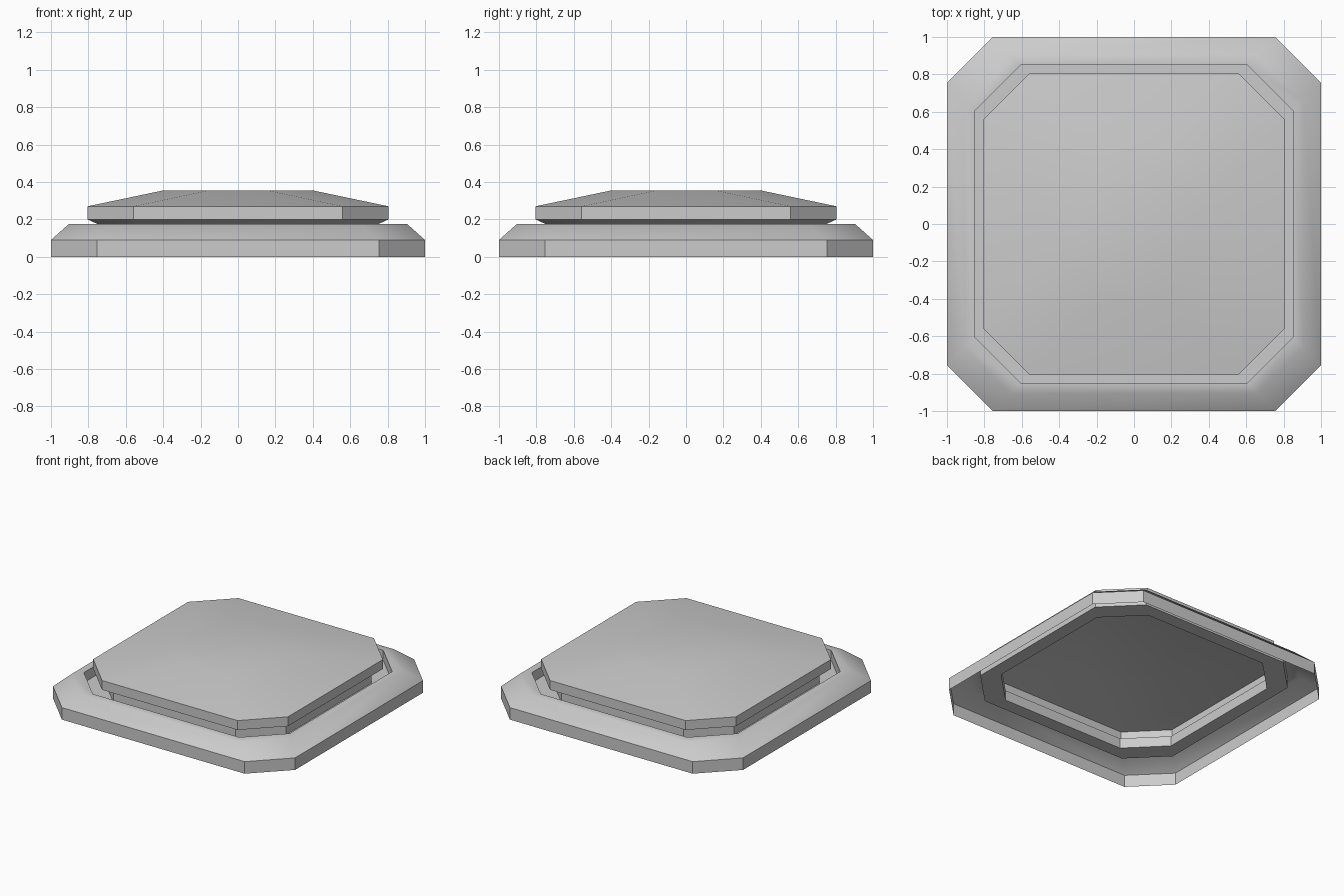
import bpy, bmesh, math

cube = bpy.data.objects.get("Cube")
if cube:
    bpy.data.objects.remove(cube, do_unlink=True)

CUT = 0.245  # corner cut shared by every ring

grey = bpy.data.materials.new("light_grey")
grey.use_nodes = True
grey.diffuse_color = (0.6, 0.6, 0.6, 1)
bsdf = next(n for n in grey.node_tree.nodes if n.type == 'BSDF_PRINCIPLED')
bsdf.inputs["Base Color"].default_value = (0.6, 0.6, 0.6, 1)
bsdf.inputs["Roughness"].default_value = 0.7


def ring(bm, half, z):
    """Square ring with cut corners, counter-clockwise."""
    k = half - CUT
    corners = []
    x1, y1, x2, y2 = half, -k, half, k
    for _ in range(4):
        corners += [(x1, y1), (x2, y2)]
        x1, y1, x2, y2 = -y1, x1, -y2, x2
    return [bm.verts.new((x, y, z)) for x, y in corners]


def shell(name, profile, capped=False):
    """Open shell through (half width, height) rings."""
    bm = bmesh.new()
    rings = [ring(bm, half, z) for half, z in profile]
    for low, high in zip(rings, rings[1:]):
        for i in range(8):
            j = (i + 1) % 8
            bm.faces.new((low[i], low[j], high[j], high[i]))
    if capped:
        bm.faces.new(rings[-1])
    mesh = bpy.data.meshes.new(name)
    bm.to_mesh(mesh)
    bm.free()
    mesh.materials.append(grey)
    obj = bpy.data.objects.new(name, mesh)
    bpy.context.collection.objects.link(obj)
    bpy.ops.object.select_all(action='DESELECT')
    obj.select_set(True)
    bpy.context.view_layer.objects.active = obj
    bpy.ops.object.shade_smooth_by_angle(angle=math.radians(44))
    return obj


# Frame: outer wall, sloped rim, inner wall and groove floor
shell("base_frame", [(1, 0), (1, 0.09), (0.905, 0.175), (0.85, 0.175),
                     (0.85, 0.1), (0.75, 0.1)])

# Plate: stem, flared underside, side wall and shallow raised top
shell("top_plate", [(0.75, 0.1), (0.75, 0.175), (0.805, 0.2),
                    (0.805, 0.27), (0.4, 0.355)], capped=True)
